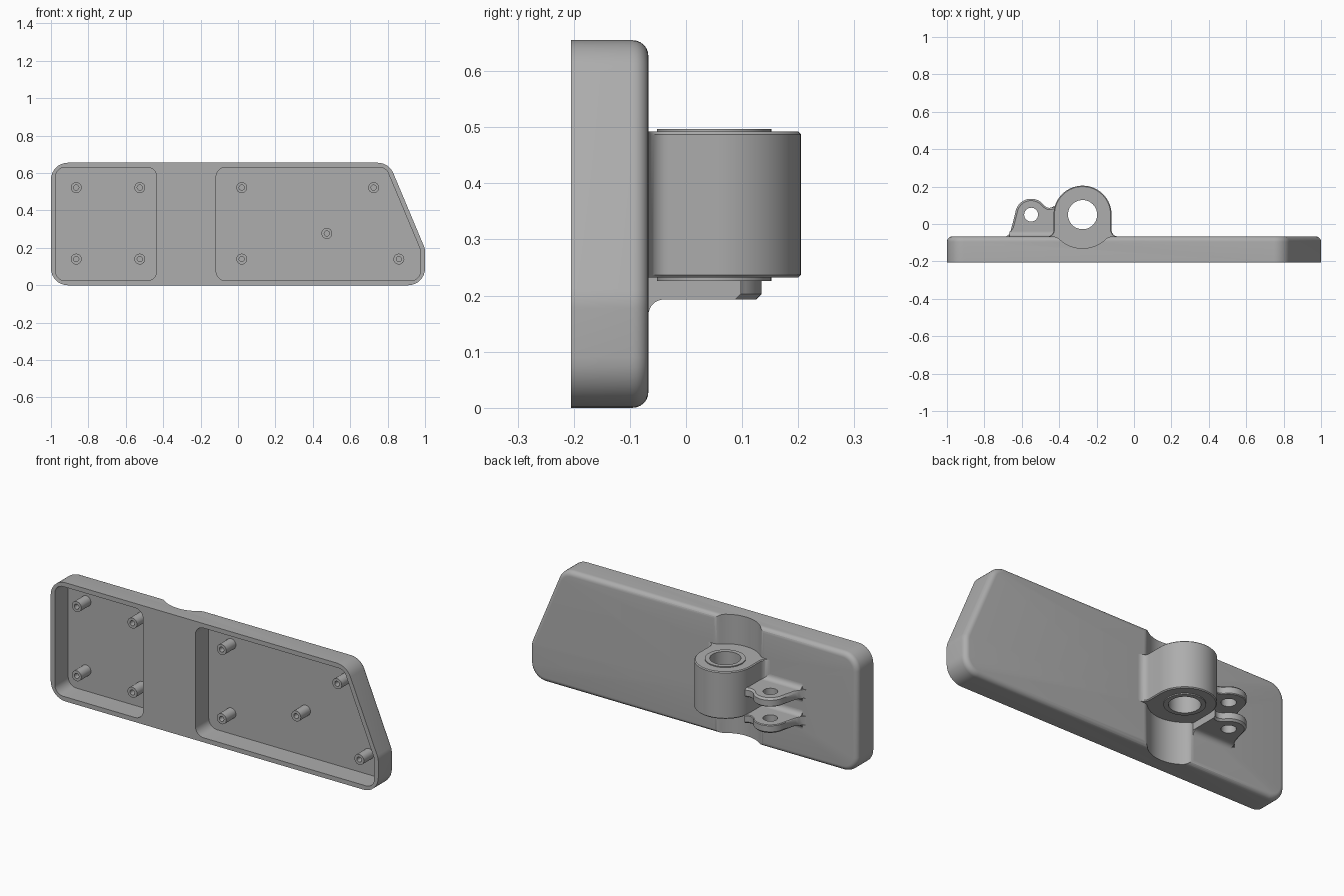
import bpy, bmesh, math
from mathutils import Vector

cube = bpy.data.objects.get("Cube")
if cube:
    bpy.data.objects.remove(cube, do_unlink=True)

grey = bpy.data.materials.new("plain grey")
grey.use_nodes = True
grey.diffuse_color = (0.42, 0.42, 0.42, 1)
grey.node_tree.nodes["Principled BSDF"].inputs["Base Color"].default_value = grey.diffuse_color

FRONT, BACK, TOP = -0.205, -0.067, 0.655
HUB = Vector((-0.275, 0.05))
LUG = Vector((-0.55, 0.05))
HUB_LOW, HUB_HIGH = 0.232, 0.492


def loft(name, rings):
    """Closed solid through a list of rings with equal point counts."""
    bm = bmesh.new()
    loops = [[bm.verts.new(p) for p in ring] for ring in rings]
    n = len(loops[0])
    for a, b in zip(loops, loops[1:]):
        for i in range(n):
            bm.faces.new((a[i], a[(i + 1) % n], b[(i + 1) % n], b[i]))
    bm.faces.new(loops[0])
    bm.faces.new(loops[-1])
    bmesh.ops.recalc_face_normals(bm, faces=bm.faces)
    mesh = bpy.data.meshes.new(name)
    bm.to_mesh(mesh)
    bm.free()
    mesh.materials.append(grey)
    obj = bpy.data.objects.new(name, mesh)
    bpy.context.collection.objects.link(obj)
    return obj


def arc(c, r, start, end, steps=24):
    angles = [math.radians(start + (end - start) * i / steps) for i in range(steps + 1)]
    return [Vector((c[0] + r * math.cos(a), c[1] + r * math.sin(a))) for a in angles]


def circle(c, r, steps=48):
    return arc(c, r, 0, 360, steps)[:-1]


def rounded(poly, inset, r, steps=8):
    """Counter-clockwise polygon moved inward, with corners of radius r."""
    out = []
    pts = [Vector(p) for p in poly]
    for i, p in enumerate(pts):
        d1 = (p - pts[i - 1]).normalized()
        d2 = (pts[(i + 1) % len(pts)] - p).normalized()
        n1, n2 = Vector((-d1.y, d1.x)), Vector((-d2.y, d2.x))
        c = p + (n1 + n2) * (inset + r) / (1 + n1.dot(n2))
        a1 = math.degrees(math.atan2(-n1.y, -n1.x))
        turn = math.degrees(math.acos(max(-1, min(1, d1.dot(d2)))))
        out += arc(c, r, a1, a1 + turn, steps)
    return out


def on_y(ring, y):
    return [(p[0], y, p[1]) for p in ring]


def on_z(ring, z):
    return [(p[0], p[1], z) for p in ring]


def post(name, c, r, z0, z1):
    return loft(name, [on_z(circle(c, r), z0), on_z(circle(c, r), z1)])


def cut(obj, cutters):
    """Subtract cutters, keep the result as plain mesh, remove cutters."""
    for c in cutters:
        c.hide_render = True
        m = obj.modifiers.new("cut", "BOOLEAN")
        m.operation, m.solver, m.object = "DIFFERENCE", "EXACT", c
    bpy.context.view_layer.update()
    deps = bpy.context.evaluated_depsgraph_get()
    mesh = bpy.data.meshes.new_from_object(obj.evaluated_get(deps))
    obj.modifiers.clear()
    obj.data = mesh
    for c in cutters:
        bpy.data.objects.remove(c, do_unlink=True)


# Plate with a rounded back edge
SLANT = [(1, 0), (1, 0.195), (0.807, TOP)]
outline = [(-1, 0)] + SLANT + [(-1, TOP)]
FILLET, CORNER = 0.028, 0.09
rings = [on_y(rounded(outline, 0, CORNER), FRONT)]
for i in range(7):
    a = math.radians(15 * i)
    d = FILLET * (1 - math.cos(a))
    rings.append(on_y(rounded(outline, d, CORNER - d), BACK - FILLET + FILLET * math.sin(a)))
plate = loft("mounting_plate", rings)

# Two front pockets
FLOOR = -0.088
pockets = []
for poly in ([(-1, 0), (-0.41, 0), (-0.41, TOP), (-1, TOP)],
             [(-0.142, 0)] + SLANT + [(-0.142, TOP)]):
    ring = rounded(poly, 0.025, 0.05)
    pockets.append(loft("pocket", [on_y(ring, FRONT - 0.1), on_y(ring, FLOOR)]))

# Round relief groove above and below the hub, with eased edges
R, F = 0.18, 0.05
dy = BACK - F - HUB.y
dx = math.sqrt((R + F) ** 2 - dy ** 2)
lean = math.degrees(math.atan2(-dy, dx))
right = arc(HUB + Vector((dx, dy)), F, 90, 180 - lean, 8)
left = [Vector((2 * HUB.x - p.x, p.y)) for p in right]
belly = arc(HUB, R, -lean, lean - 180, 24)[1:-1]
groove = [right[0] + Vector((0, 0.2))] + right + belly + left[::-1] + [left[0] + Vector((0, 0.2))]
grooves = [loft("groove", [on_z(groove, a), on_z(groove, b)])
           for a, b in ((-0.1, HUB_LOW), (HUB_HIGH, 0.8))]
cut(plate, pockets + grooves)

# Screw bosses inside the pockets
for i, (x, z) in enumerate([(-0.865, 0.14), (-0.865, 0.522), (-0.525, 0.14), (-0.525, 0.522),
                            (0.02, 0.14), (0.02, 0.522), (0.725, 0.522), (0.475, 0.277),
                            (0.86, 0.14)]):
    tip = -0.172
    loft(f"screw_boss_{i + 1}", [
        on_y(circle((x, z), 0.029, 24), FLOOR + 0.005), on_y(circle((x, z), 0.029, 24), tip),
        on_y(circle((x, z), 0.014, 24), tip), on_y(circle((x, z), 0.014, 24), tip + 0.07)])

# Hub: arch with flared foot, softened ends and a bore
HR, FLARE = 0.155, 0.035
flare = arc((HUB.x + HR + FLARE, BACK + FLARE), FLARE, 270, 180, 8)


def hub_ring(d):
    side = [p - Vector((d, 0)) for p in flare]
    mirror = [Vector((2 * HUB.x - p.x, p.y)) for p in side]
    foot = [Vector((p.x, BACK - 0.003)) for p in (mirror[0], side[0])]
    return side + arc(HUB, HR - d, 0, 180, 32) + mirror[::-1] + foot


hub = loft("hub", [on_z(hub_ring(d), z) for d, z in (
    (0.005, HUB_LOW), (0, HUB_LOW + 0.005), (0, HUB_HIGH - 0.005), (0.005, HUB_HIGH))])
cut(hub, [post("bore", HUB, 0.078, -0.1, 0.8)])

# Thin collars on both hub ends
for name, a, b in (("lower_collar", HUB_LOW - 0.006, HUB_LOW), ("upper_collar", HUB_HIGH, HUB_HIGH + 0.005)):
    collar = post(name, HUB, 0.102, a, b)
    cut(collar, [post("bore", HUB, 0.078, -0.1, 0.8)])


# Pair of hinge lugs beside the hub
def lug_ring(d, end):
    pts = [(-0.69, BACK - 0.003), (-0.673, -0.06), (-0.661, -0.042), (-0.655 + d, -0.02)]
    pts += arc(LUG, 0.085 - d, 172, 35, 24)
    pts += [(-0.468, 0.09 - d), (-0.455, 0.086 - d), (-0.44, 0.088 - d), (end, 0.098 - d),
            (end, BACK - 0.003)]
    return pts


for name, a, b, end, low, high in (("lower_lug", 0.193, 0.24, -0.425, 0.01, 0.004),
                                   ("upper_lug", 0.34, 0.387, -0.4, 0.004, 0.01)):
    lug = loft(name, [on_z(lug_ring(d, end), z) for d, z in (
        (low, a), (0, a + low), (0, b - high), (high, b))])
    cut(lug, [post("pin_hole", LUG, 0.037, -0.1, 0.8)])
    # Curved fillets joining the lug to the plate
    for side, z, s in (("under", a, -1), ("over", b, 1)):
        r = 0.028
        prof = [Vector((BACK - 0.003, z))] + arc((BACK + r, z + s * r), r, 180, 180 + s * 90, 8)
        loft(f"{name}_{side}_fillet", [[(x, p[0], p[1]) for p in prof] for x in (-0.665, -0.427)])

# Smooth curved faces, keep sharp edges
bpy.ops.object.select_all(action="DESELECT")
for obj in bpy.context.scene.objects:
    if obj.type == "MESH":
        obj.select_set(True)
        bpy.context.view_layer.objects.active = obj
bpy.ops.object.shade_smooth_by_angle(angle=math.radians(32))
